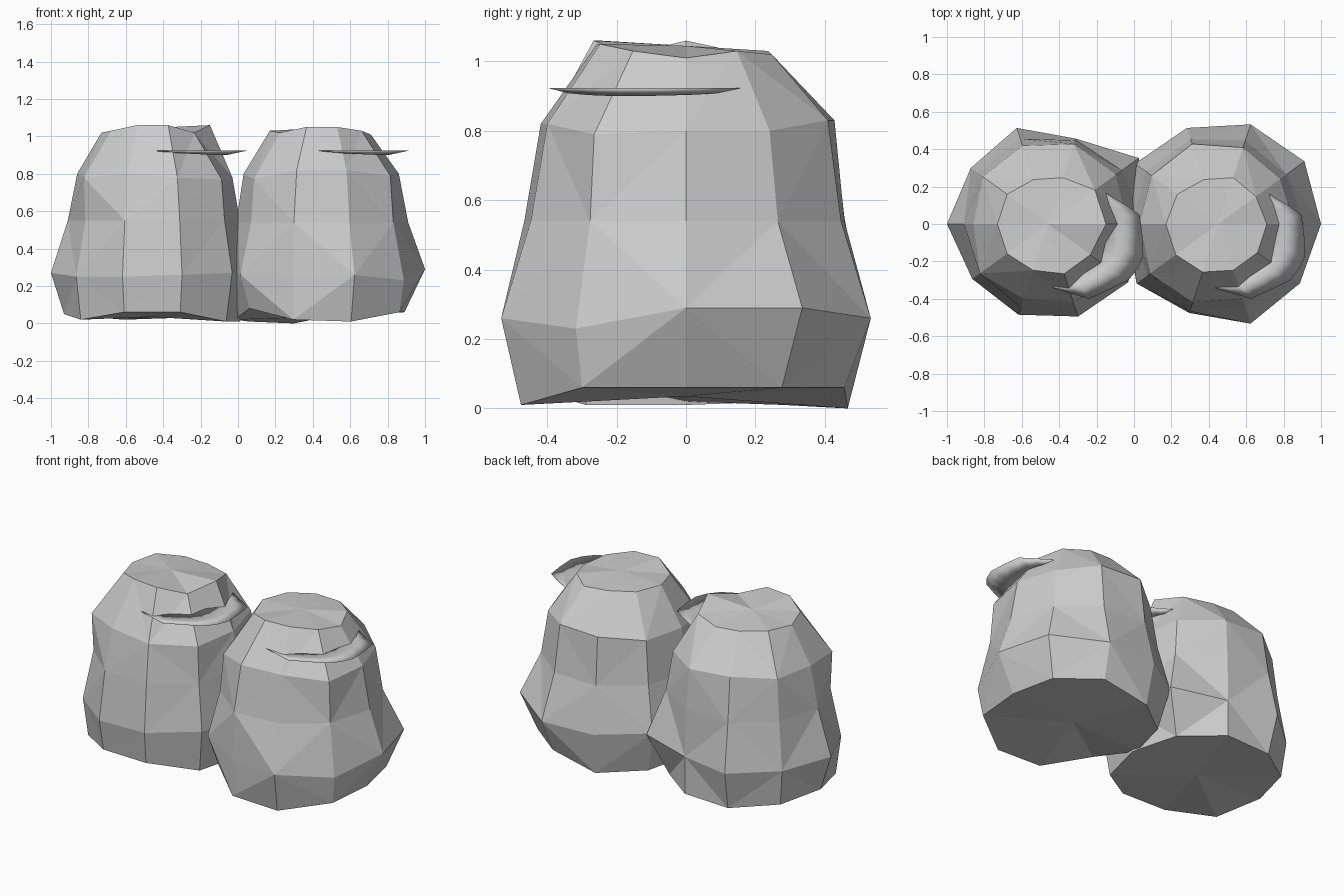
import bpy, bmesh, math

if "Cube" in bpy.data.objects:
    bpy.data.objects.remove(bpy.data.objects["Cube"])

SIDES = 10


def make_object(name, bm, smooth=False):
    bmesh.ops.recalc_face_normals(bm, faces=bm.faces)
    for f in bm.faces:
        f.smooth = smooth
    mesh = bpy.data.meshes.new(name)
    bm.to_mesh(mesh)
    bm.free()
    obj = bpy.data.objects.new(name, mesh)
    bpy.context.collection.objects.link(obj)
    return obj


def boulder(name, cx, rings):
    """Ten-sided body; each ring is (radii, heights), a scalar or ten values from angle 0."""
    bm = bmesh.new()
    pick = lambda v, i: v[i] if isinstance(v, (list, tuple)) else v
    loops = []
    for radii, heights in rings:
        loop = []
        for i in range(SIDES):
            a = 2 * math.pi * i / SIDES
            r = pick(radii, i)
            loop.append(bm.verts.new((cx + r * math.cos(a), r * math.sin(a), pick(heights, i))))
        loops.append(loop)
    # triangulated sides, alternating diagonals
    for k, (lo, hi) in enumerate(zip(loops, loops[1:])):
        for i in range(SIDES):
            j = (i + 1) % SIDES
            if (i + k) % 2:
                bm.faces.new((lo[i], lo[j], hi[j]))
                bm.faces.new((lo[i], hi[j], hi[i]))
            else:
                bm.faces.new((lo[i], lo[j], hi[i]))
                bm.faces.new((lo[j], hi[j], hi[i]))
    # fanned caps, so uneven rims stay clean
    for loop, z in ((loops[-1], 1.045), (loops[0], 0.035)):
        hub = bm.verts.new((cx, 0, z))
        for i in range(SIDES):
            bm.faces.new((loop[i], loop[(i + 1) % SIDES], hub))
    return make_object(name, bm)


# Left and right rounded bodies
boulder("left_body", -0.46, [
    ([.47, .47, .48, .48, .48, .47, .47, .48, .49, .49], [.01, .02, .03, .02, .04, .05, .02, .06, .06, .01]),
    ([.51, .60, .48, .54, .51, .54, .50, .51, .52, .53], [.27, .27, .26, .26, .26, .27, .25, .25, .26, .27]),
    ([.47, .49, .47, .48, .46, .45, .44, .47, .48, .48], .55),
    ([.43, .45, .45, .44, .43, .40, .45, .42, .44, .46], [.78, .79, .80, .82, .80, .80, .78, .80, .78, .77]),
    ([.31, .31, .26, .25, .27, .27, .27, .26, .28, .28], [1.06, 1.02, 1.01, 1.02, 1.03, 1.02, 1.03, 1.06, 1.06, 1.02]),
])
boulder("right_body", 0.45, [
    ([.44, .47, .48, .49, .48, .47, .48, .50, .50, .51], [.06, .06, .06, .00, .01, .02, .08, .02, .01, .06]),
    ([.55, .57, .56, .54, .55, .49, .54, .50, .56, .54], [.29, .29, .26, .26, .27, .27, .26, .24, .26, .23]),
    ([.46, .45, .47, .48, .48, .46, .47, .49, .47, .47], .54),
    ([.41, .41, .43, .45, .44, .42, .45, .44, .42, .45], [.80, .80, .83, .83, .80, .80, .77, .82, .82, .79]),
    ([.26, .25, .26, .25, .27, .28, .28, .27, .26, .26], [1.01, 1.03, 1.02, 1.03, 1.03, 1.03, 1.02, 1.05, 1.05, 1.03]),
])

# Thin smooth crescent brims, tucked into each body
OUTER = [(-.435, -.34), (-.34, -.37), (-.24, -.40), (-.13, -.35), (-.03, -.30),
         (.02, -.24), (.05, -.17), (.045, -.06), (.03, .05), (-.04, .10), (-.11, .14), (-.18, .185)]
INNER = [(-.42, -.325), (-.37, -.30), (-.32, -.28), (-.27, -.25), (-.23, -.21),
         (-.19, -.16), (-.17, -.11), (-.16, -.05), (-.16, .01), (-.17, .07), (-.19, .12), (-.20, .17)]


def brim(name, dx):
    bm = bmesh.new()
    rows = []
    last = len(OUTER) - 1
    for k, (o, i) in enumerate(zip(OUTER, INNER)):
        belly = math.sin(math.pi * k / last)
        mid = ((o[0] + i[0]) / 2, (o[1] + i[1]) / 2)
        # dished section: raised lips, hollow middle
        section = [(o, .924), (mid, .921 - .010 * belly), (i, .926), (mid, .918 - .018 * belly)]
        rows.append([bm.verts.new((p[0] + dx, p[1], z)) for p, z in section])
    for a, b in zip(rows, rows[1:]):
        for s in range(4):
            t = (s + 1) % 4
            bm.faces.new((a[s], a[t], b[t], b[s]))
    bm.faces.new(rows[0])
    bm.faces.new(rows[-1])
    return make_object(name, bm, True)


brim("left_brim", 0.0)
brim("right_brim", 0.865)
